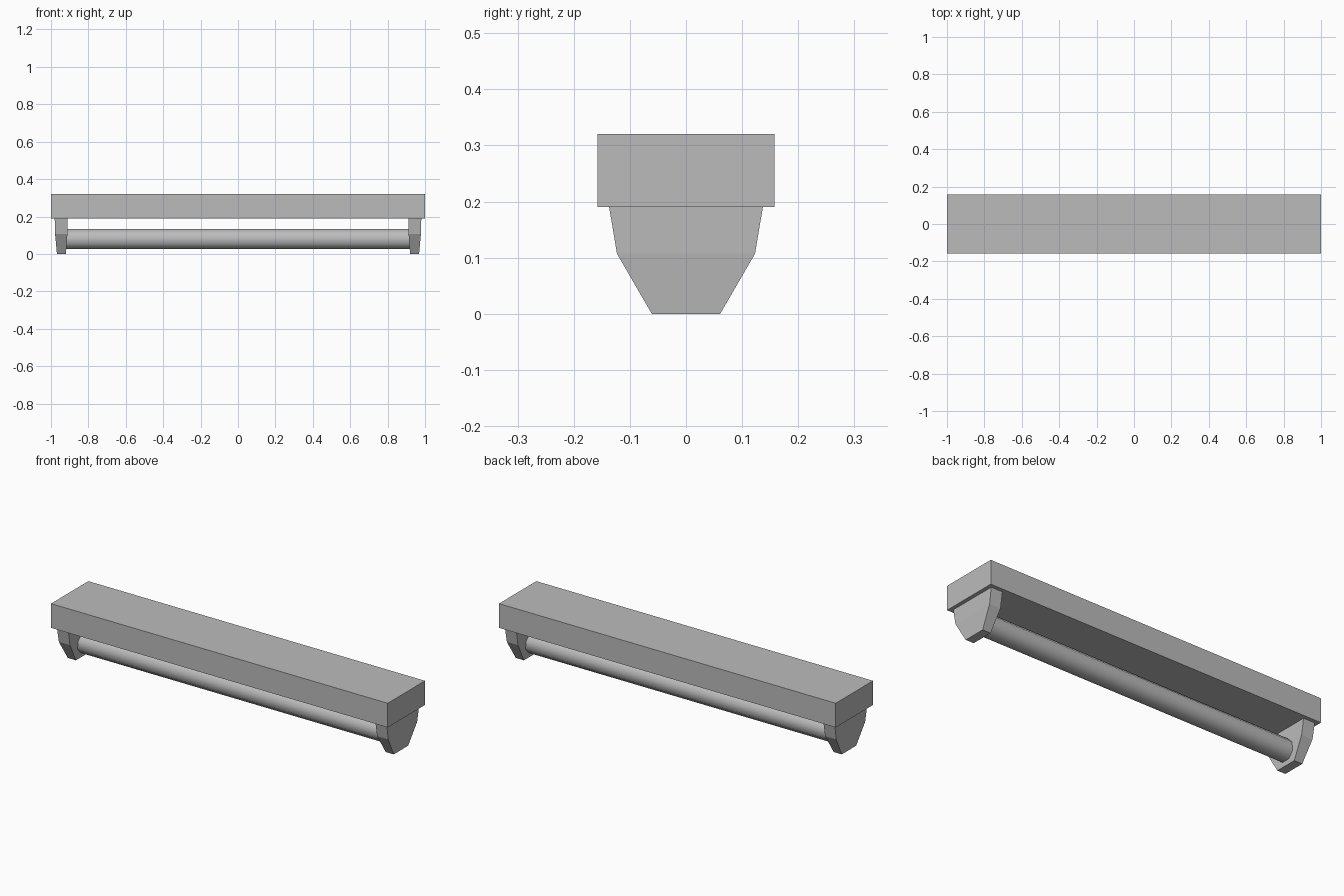
import bpy, bmesh, math
from mathutils import Matrix

if "Cube" in bpy.data.objects:
    bpy.data.objects.remove(bpy.data.objects["Cube"])

grey = bpy.data.materials.new("light grey")
grey.use_nodes = True
colour = (0.5, 0.5, 0.5, 1)
grey.diffuse_color = colour
grey.node_tree.nodes["Principled BSDF"].inputs["Base Color"].default_value = colour


def add_object(name, bm):
    bmesh.ops.recalc_face_normals(bm, faces=bm.faces)
    mesh = bpy.data.meshes.new(name)
    bm.to_mesh(mesh)
    bm.free()
    mesh.materials.append(grey)
    obj = bpy.data.objects.new(name, mesh)
    bpy.context.collection.objects.link(obj)
    return obj


# Ceiling housing
bm = bmesh.new()
bmesh.ops.create_cube(bm, size=1, matrix=Matrix.Translation((0, 0, 0.255))
                      @ Matrix.Diagonal((2, 0.316, 0.13, 1)))
add_object("housing", bm)

# Tapered lamp holders: rings of (z, half depth, inner x, outer x)
rings = [(0.19, 0.137, 0.912, 0.98), (0.107, 0.123, 0.912, 0.978), (0, 0.061, 0.92, 0.968)]
for side, name in ((-1, "right_holder"), (1, "left_holder")):
    bm = bmesh.new()
    loops = []
    for z, d, inner, outer in rings:
        corners = ((inner, -d), (outer, -d), (outer, d), (inner, d))
        loops.append([bm.verts.new((side * x, y, z)) for x, y in corners])
    for upper, lower in zip(loops, loops[1:]):
        for i in range(4):
            j = (i + 1) % 4
            bm.faces.new((upper[i], upper[j], lower[j], lower[i]))
    bm.faces.new(loops[0])
    bm.faces.new(loops[-1])
    add_object(name, bm)

# Fluorescent tube
bm = bmesh.new()
bmesh.ops.create_cone(bm, cap_ends=True, segments=8, radius1=0.058, radius2=0.058, depth=1.84,
                      matrix=Matrix.Translation((0, 0, 0.079)) @ Matrix.Rotation(math.pi / 2, 4, "Y")
                      @ Matrix.Rotation(math.pi / 8, 4, "Z"))
tube = add_object("tube", bm)
for face in tube.data.polygons:
    face.use_smooth = len(face.vertices) == 4
